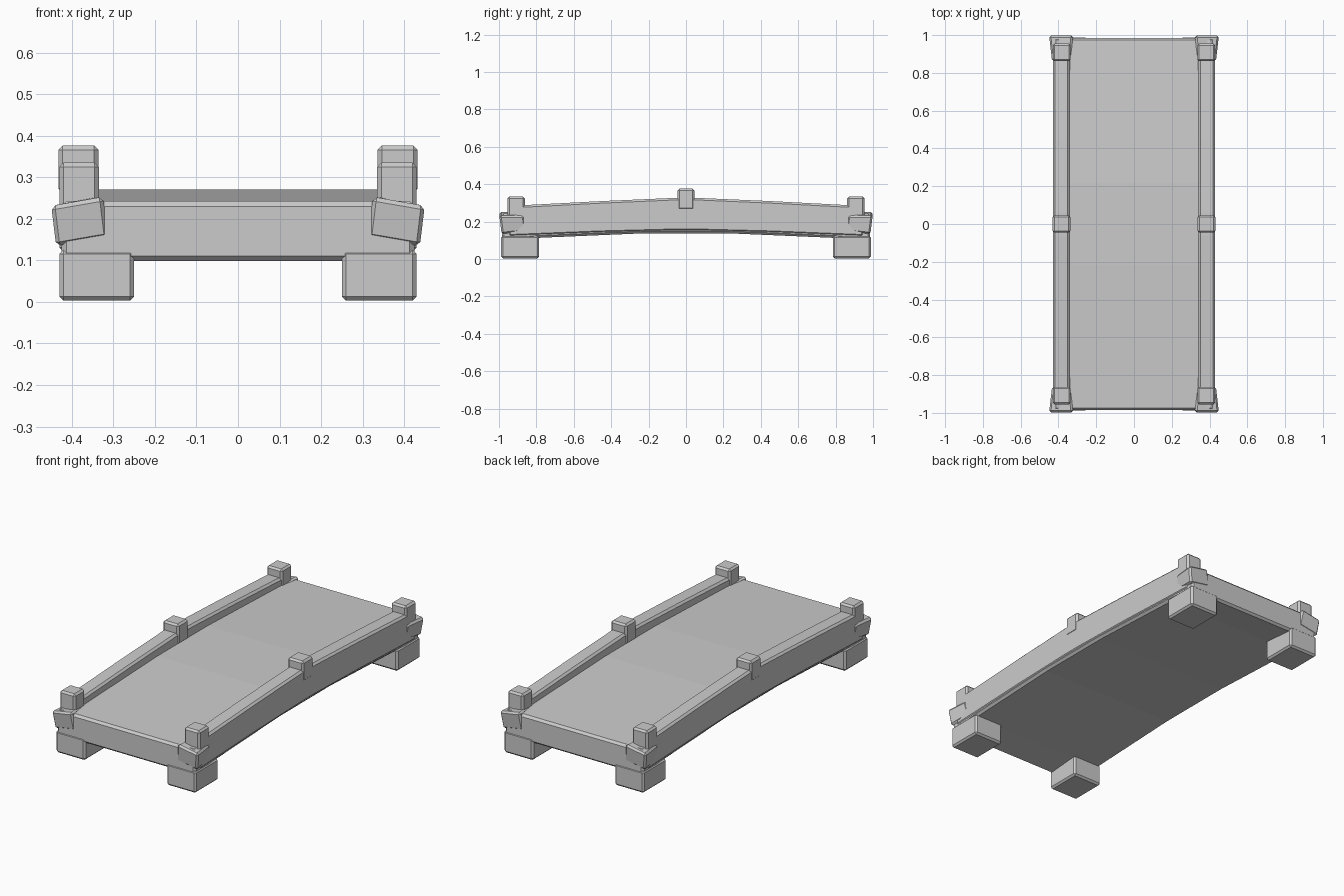
import bpy, bmesh
from mathutils import Vector

if "Cube" in bpy.data.objects:
    bpy.data.objects.remove(bpy.data.objects["Cube"])

stone = bpy.data.materials.new("grey stone")
stone.use_nodes = True
GREY = (0.6, 0.6, 0.6, 1)
stone.diffuse_color = GREY
stone.node_tree.nodes["Principled BSDF"].inputs["Base Color"].default_value = GREY


def finish(name, bm, bevel):
    """Turn a bmesh into a stone object with chipped edges."""
    bmesh.ops.recalc_face_normals(bm, faces=bm.faces)
    mesh = bpy.data.meshes.new(name)
    bm.to_mesh(mesh)
    bm.free()
    mesh.materials.append(stone)
    obj = bpy.data.objects.new(name, mesh)
    bpy.context.collection.objects.link(obj)
    mod = obj.modifiers.new("worn edges", "BEVEL")
    mod.width = bevel
    mod.segments = 1
    mod.limit_method = "ANGLE"
    return obj


def arched_beam(name, x0, x1, stations, bevel):
    """Loft a rectangular section through (y, bottom, top) stations."""
    bm = bmesh.new()
    rings = [[bm.verts.new(p) for p in
              ((x0, y, lo), (x1, y, lo), (x1, y, hi), (x0, y, hi))]
             for y, lo, hi in stations]
    for a, b in zip(rings, rings[1:]):
        for i in range(4):
            j = (i + 1) % 4
            bm.faces.new((a[i], a[j], b[j], b[i]))
    bm.faces.new(rings[0])
    bm.faces.new(rings[-1])
    return finish(name, bm, bevel)


def block(name, x, y, z, bevel=0.01, shape=None):
    """Box between (min, max) pairs, optionally reshaped per corner."""
    bm = bmesh.new()
    bmesh.ops.create_cube(bm, size=1)
    for v in bm.verts:
        unit = v.co.copy()
        v.co = Vector([(a + b) / 2 + u * (b - a)
                       for u, (a, b) in zip(unit, (x, y, z))])
        if shape:
            shape(v.co, unit)
    return finish(name, bm, bevel)


def mirrored(stations):
    """Complete half an arch, listed from the middle out to the end."""
    return [(-y, lo, hi) for y, lo, hi in reversed(stations)] + stations


def span(a, b, s):
    return tuple(sorted((a * s, b * s)))


# Arched walkway slab
arched_beam("deck", -0.425, 0.425, mirrored([
    (0.22, 0.138, 0.27), (0.8, 0.113, 0.249), (0.985, 0.098, 0.242)]), 0.012)

for side, sx in (("left", 1), ("right", -1)):
    # Low parapet following the arch
    arched_beam(side + "_parapet", *span(0.34, 0.43, sx), mirrored([
        (0.06, 0.15, 0.327), (0.45, 0.14, 0.31), (0.95, 0.12, 0.284)]), 0.011)
    # Post at the crown
    block(side + "_middle_post", span(0.336, 0.432, sx), (-0.046, 0.046),
          (0.263, 0.376))

    for end, sy in (("front", -1), ("back", 1)):
        tag = f"{end}_{side}_"
        # Square foot under the corner
        block(tag + "foot", span(0.25, 0.43, sx), span(0.785, 0.988, sy),
              (0.003, 0.125))
        # Short post on the corner
        block(tag + "post", span(0.335, 0.43, sx), span(0.862, 0.955, sy),
              (0.2, 0.335))

        # Tilted corner stone, widening and drooping outwards
        def droop(co, unit):
            out_x, out_y = unit.x * sx, unit.y * sy
            co.z -= 0.022 * out_x + 0.008 * out_y
            co.z += 0.012 * unit.z * out_y
            co.x += 0.03 * unit.x * out_y
            co.x += 0.012 * unit.z * sx
            co.y += 0.012 * unit.z * sy

        block(tag + "corner_stone", span(0.325, 0.437, sx),
              span(0.86, 0.992, sy), (0.151, 0.243), 0.01, droop)
